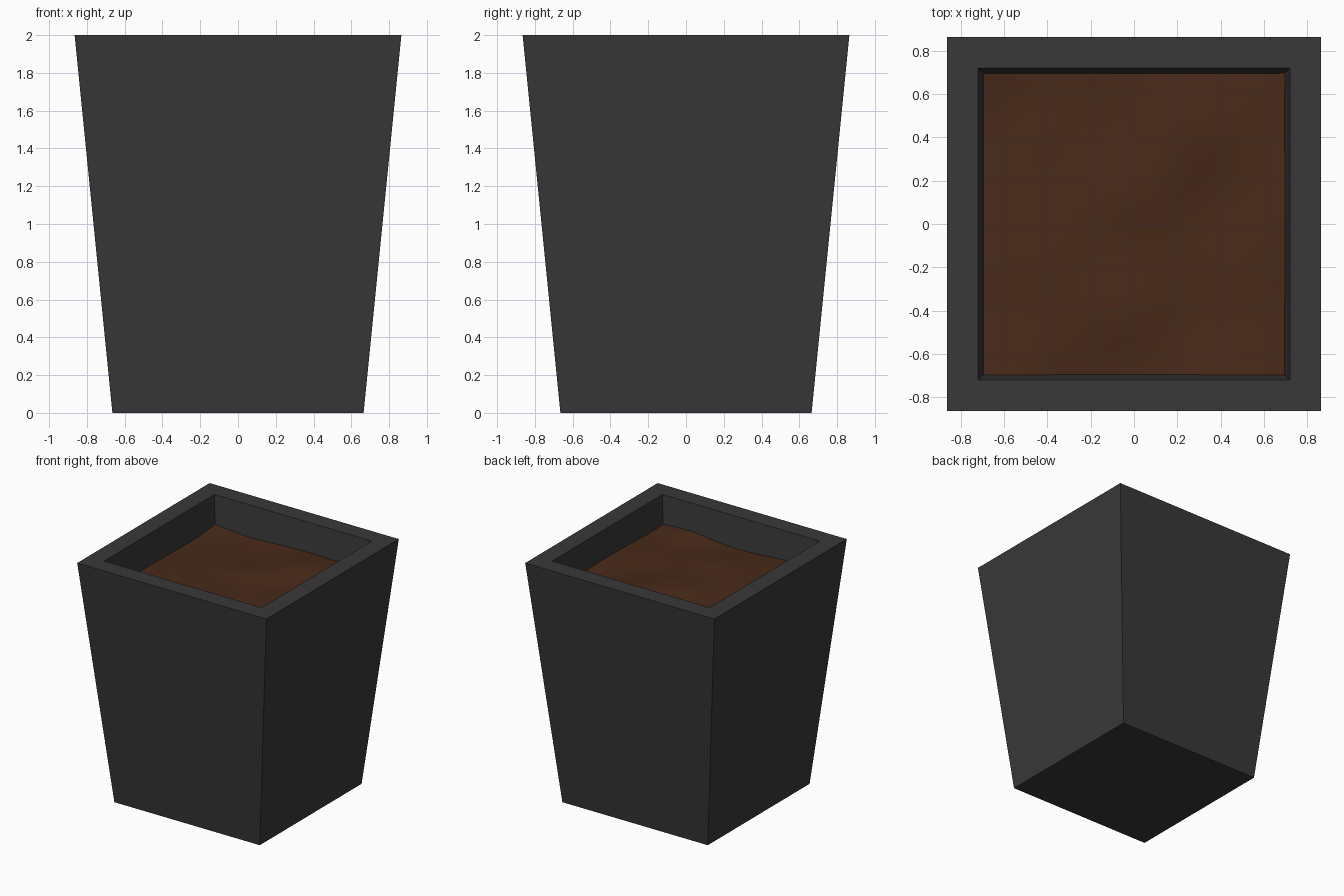
import bpy, bmesh
from mathutils import Vector, noise

if "Cube" in bpy.data.objects:
    bpy.data.objects.remove(bpy.data.objects["Cube"])


def material(name, rgb):
    m = bpy.data.materials.new(name)
    m.diffuse_color = (*rgb, 1)
    m.use_nodes = True
    m.node_tree.nodes["Principled BSDF"].inputs["Base Color"].default_value = m.diffuse_color
    return m


def add_object(name, bm, mat):
    bmesh.ops.recalc_face_normals(bm, faces=bm.faces)
    mesh = bpy.data.meshes.new(name)
    bm.to_mesh(mesh)
    bm.free()
    mesh.materials.append(mat)
    ob = bpy.data.objects.new(name, mesh)
    bpy.context.collection.objects.link(ob)
    return ob


# Planter: square rings from outer base, over the rim, down to the inner floor
bm = bmesh.new()
rings = []
for half, z in [(0.665, 0), (0.865, 2), (0.72, 2), (0.535, 0.15)]:
    rings.append([bm.verts.new((sx * half, sy * half, z))
                  for sx, sy in [(-1, -1), (1, -1), (1, 1), (-1, 1)]])
for a, b in zip(rings, rings[1:]):
    for i in range(4):
        j = (i + 1) % 4
        bm.faces.new((a[i], a[j], b[j], b[i]))
bm.faces.new(rings[0])
bm.faces.new(rings[-1])
add_object("planter_box", bm, material("dark_planter", (0.04, 0.04, 0.04)))

# Soil: gently uneven surface set below the rim, edges following the inner walls
bm = bmesh.new()
bmesh.ops.create_grid(bm, x_segments=24, y_segments=24, size=1)
for v in bm.verts:
    h = 0.035 * noise.noise(Vector((v.co.x * 1.6, v.co.y * 1.6, 3.7)))
    z = 1.765 + h
    half = 0.72 - 0.1 * (2 - z)
    v.co = (v.co.x * half, v.co.y * half, z)
soil = add_object("soil", bm, material("brown_soil", (0.065, 0.023, 0.01)))
for p in soil.data.polygons:
    p.use_smooth = True
